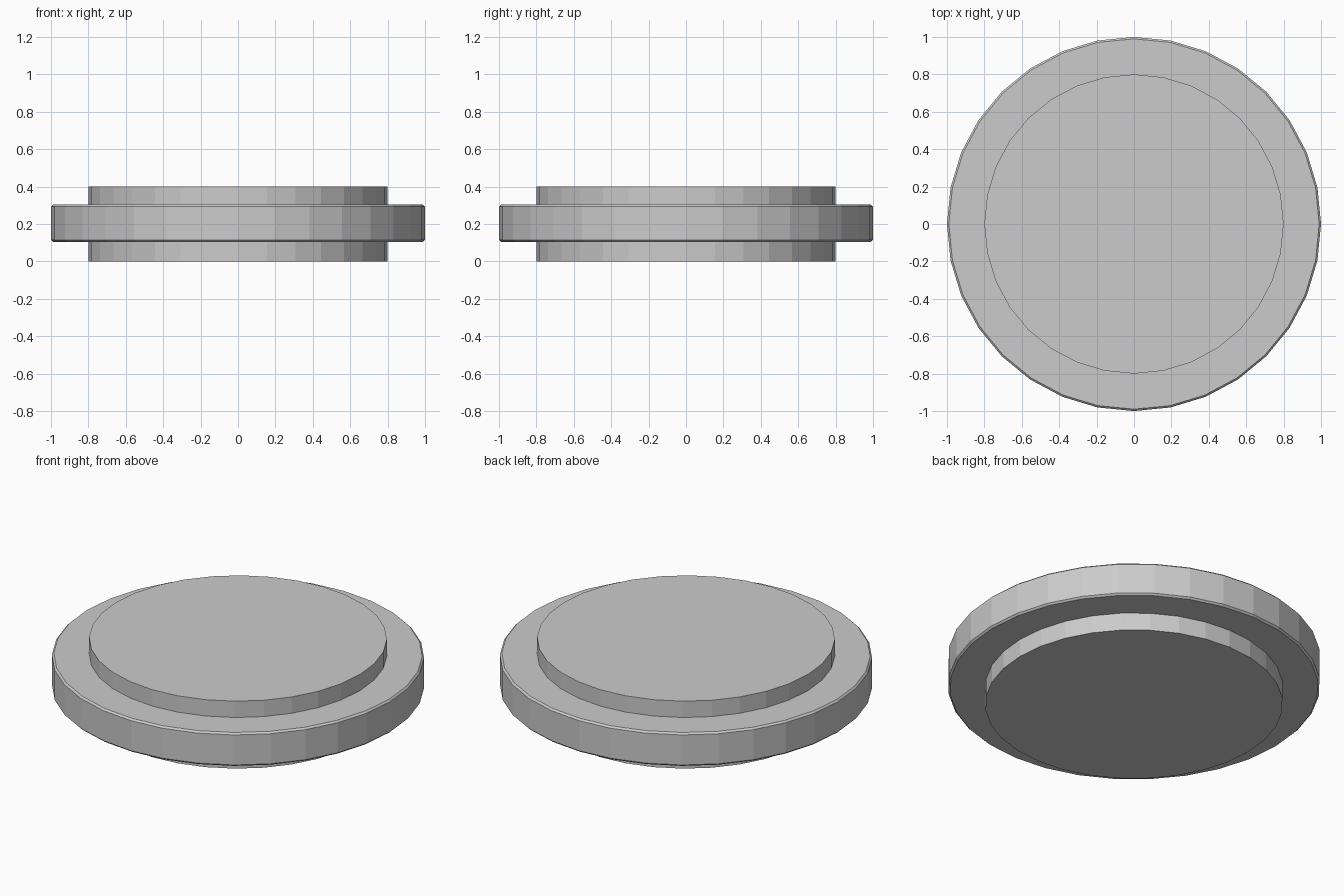
import bpy

if "Cube" in bpy.data.objects:
    bpy.data.objects.remove(bpy.data.objects["Cube"])

SIDES = 32


def disc(name, radius, z0, z1, bevel=0.0):
    bpy.ops.mesh.primitive_cylinder_add(
        vertices=SIDES, radius=radius, depth=z1 - z0, location=(0, 0, (z0 + z1) / 2))
    ob = bpy.context.object
    ob.name = name
    if bevel:
        mod = ob.modifiers.new("edge_chamfer", 'BEVEL')
        mod.width = bevel
        mod.segments = 1
        mod.limit_method = 'ANGLE'
        mod.angle_limit = 0.8
    return ob


# Inner disc, showing above and below the rim
disc("core_disc", 0.8, 0.0, 0.4)
# Wider rim with finely chamfered edges
disc("outer_rim", 1.0, 0.105, 0.303, 0.01)
